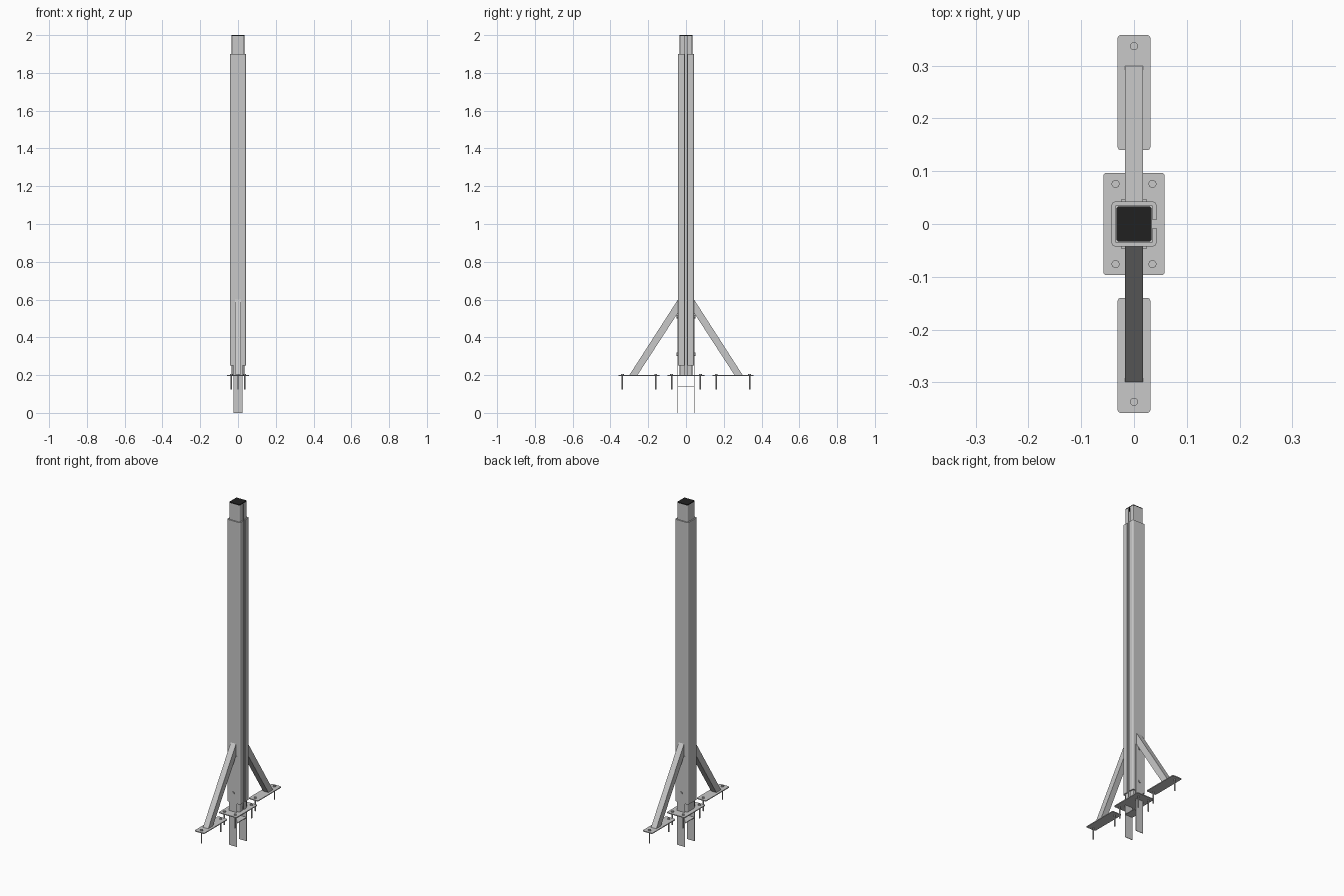
import bpy, bmesh, math
from mathutils import Matrix, Vector

cube = bpy.data.objects.get("Cube")
if cube:
    bpy.data.objects.remove(cube)


def material(name, rgb, metallic=0.0):
    m = bpy.data.materials.new(name)
    m.use_nodes = True
    m.diffuse_color = (*rgb, 1)
    m.node_tree.nodes["Principled BSDF"].inputs["Base Color"].default_value = (*rgb, 1)
    return m


STEEL = material("galvanised grey", (0.58, 0.58, 0.58))
BLACK = material("black plastic", (0.015, 0.015, 0.015))


def finish(name, bm, mat):
    bmesh.ops.recalc_face_normals(bm, faces=bm.faces)
    mesh = bpy.data.meshes.new(name)
    bm.to_mesh(mesh)
    bm.free()
    mesh.materials.append(mat)
    ob = bpy.data.objects.new(name, mesh)
    bpy.context.collection.objects.link(ob)
    return ob


def prism(name, points, offset, mat=STEEL):
    """Extrude a closed outline of 3D points along an offset."""
    bm = bmesh.new()
    face = bm.faces.new([bm.verts.new(p) for p in points])
    result = bmesh.ops.extrude_face_region(bm, geom=[face], use_keep_orig=True)
    verts = [v for v in result["geom"] if isinstance(v, bmesh.types.BMVert)]
    bmesh.ops.translate(bm, verts=verts, vec=offset)
    return finish(name, bm, mat)


def rounded(hx, hy, r, steps=4):
    """Rounded rectangle, counter-clockwise from the +x side."""
    pts = []
    for k, (sx, sy) in enumerate([(1, 1), (-1, 1), (-1, -1), (1, -1)]):
        for i in range(steps + 1):
            a = (k + i / steps) * math.pi / 2
            pts.append((sx * (hx - r) + r * math.cos(a), sy * (hy - r) + r * math.sin(a)))
    return pts


def slotted_tube(name, half, wall, slot, r, z0, z1):
    """Square tube with a full-length slot on the +x side."""
    inner = half - wall
    outline = [(half, slot)] + rounded(half, half, r) + [(half, -slot), (inner, -slot)]
    outline += rounded(inner, inner, r * 0.5)[::-1] + [(inner, slot)]
    return prism(name, [(x, y, z0) for x, y in outline], (0, 0, z1 - z0))


def plate(name, hx, hy, y, z, thick, r=0.006, mat=STEEL):
    return prism(name, [(px, py + y, z) for px, py in rounded(hx, hy, r)], (0, 0, thick), mat)


def box(name, size, centre):
    bm = bmesh.new()
    bmesh.ops.create_cube(bm, size=1)
    bmesh.ops.scale(bm, vec=size, verts=bm.verts)
    bmesh.ops.translate(bm, vec=centre, verts=bm.verts)
    return finish(name, bm, STEEL)


def cylinder(bm, radius, z0, z1, x, y, segments=16):
    bmesh.ops.create_cone(bm, cap_ends=True, segments=segments, radius1=radius, radius2=radius,
                          depth=z1 - z0, matrix=Matrix.Translation((x, y, (z0 + z1) / 2)))


def anchor_bolt(name, x, y):
    bm = bmesh.new()
    cylinder(bm, 0.0035, 0.125, 0.2, x, y, 12)
    cylinder(bm, 0.0075, 0.2, 0.207, x, y)
    finish(name, bm, STEEL)


# Post: slotted sleeve around a slotted inner tube with a cap
slotted_tube("outer_sleeve", 0.0425, 0.007, 0.008, 0.007, 0.25, 1.9)
slotted_tube("inner_tube", 0.0335, 0.004, 0.005, 0.006, 0.2, 1.995)
plate("top_cap", 0.0335, 0.0335, 0, 1.994, 0.006, 0.006, BLACK)

# Base plate and its four anchors
plate("base_plate", 0.058, 0.097, 0, 0.196, 0.005)
for sx in (-1, 1):
    for sy in (-1, 1):
        anchor_bolt("base_anchor", sx * 0.035, sy * 0.076)

# Ground straps joined by a cross plate
box("strap_bridge", (0.05, 0.09, 0.004), (0, 0, 0.138))

for side, s in (("front", -1), ("back", 1)):
    box(side + "_ground_strap", (0.05, 0.003, 0.53), (0, s * 0.0445, 0.265))

    # Diagonal brace and its foot
    profile = [(0.3, 0.2), (0.257, 0.2), (0.0425, 0.53), (0.0425, 0.6)]
    prism(side + "_brace", [(-0.017, s * y, z) for y, z in profile], (0.034, 0, 0))
    plate(side + "_foot_plate", 0.031, 0.109, s * 0.249, 0.196, 0.005)
    for y in (0.16, 0.337):
        anchor_bolt(side + "_foot_anchor", 0, s * y)

    # Strap bolts through the sleeve
    for z in (0.31, 0.51):
        bm = bmesh.new()
        cylinder(bm, 0.009, 0, 0.007, 0, 0)
        turn = Matrix.Rotation(-s * math.pi / 2, 4, "X")
        bmesh.ops.transform(bm, matrix=Matrix.Translation((0, s * 0.0435, z)) @ turn, verts=bm.verts)
        finish(side + "_strap_bolt", bm, STEEL)
